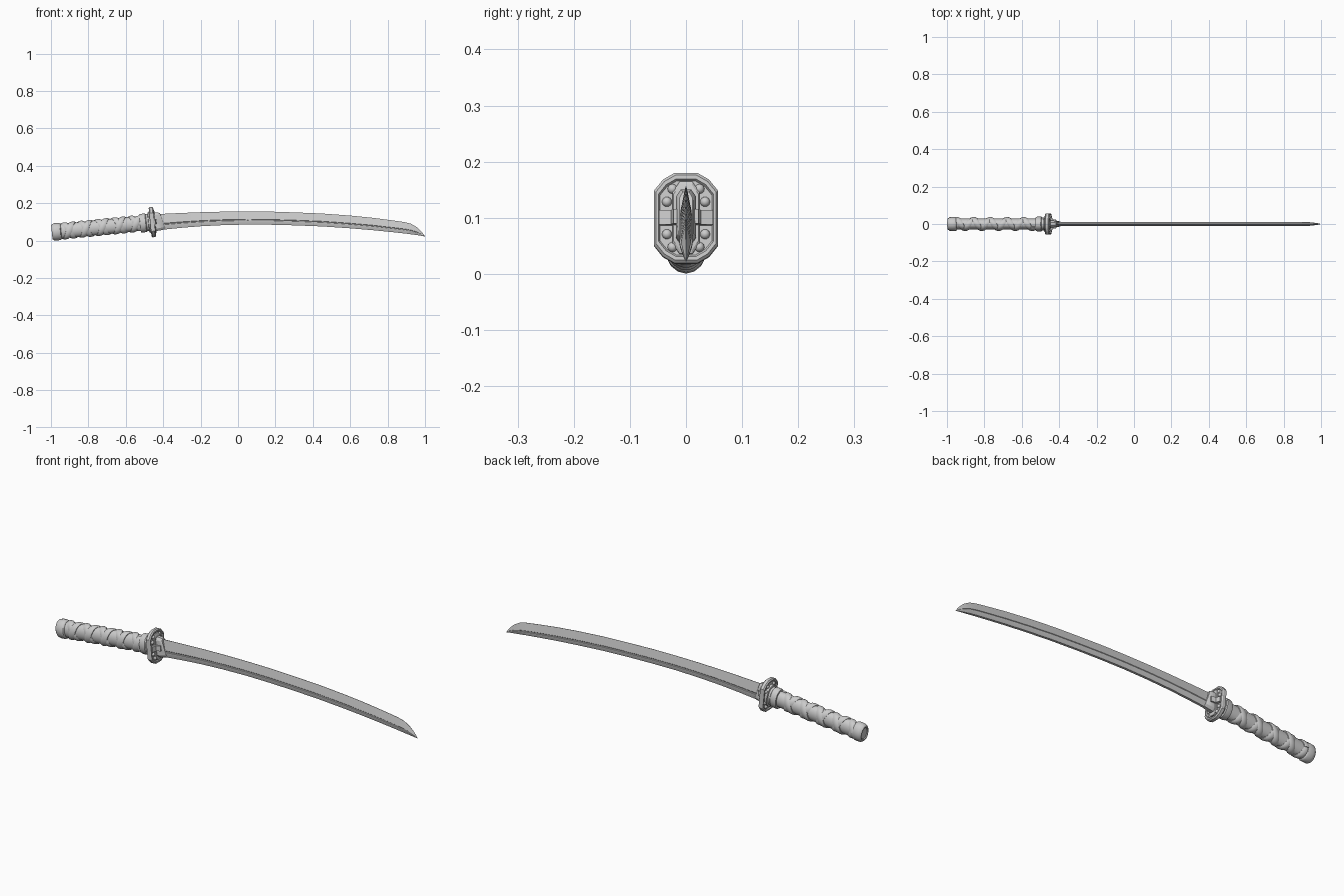
import bpy, bmesh
from math import sin, cos, pi, radians
from mathutils import Matrix

if "Cube" in bpy.data.objects:
    bpy.data.objects.remove(bpy.data.objects["Cube"])

# Tilted frame shared by the handle and guard (local x runs along the grip)
HILT = Matrix.Translation((-0.458, 0, 0.099)) @ Matrix.Rotation(-0.1, 4, 'Y')


def finish(name, bm, matrix=None, angle=30):
    bmesh.ops.recalc_face_normals(bm, faces=bm.faces)
    me = bpy.data.meshes.new(name)
    bm.to_mesh(me)
    bm.free()
    ob = bpy.data.objects.new(name, me)
    bpy.context.collection.objects.link(ob)
    if matrix:
        me.transform(matrix)
    bpy.ops.object.select_all(action='DESELECT')
    ob.select_set(True)
    bpy.context.view_layer.objects.active = ob
    bpy.ops.object.shade_smooth_by_angle(angle=radians(angle))
    return ob


def loft(name, rings, matrix=None, angle=30):
    bm = bmesh.new()
    vs = [[bm.verts.new(p) for p in r] for r in rings]
    n = len(rings[0])
    for a, b in zip(vs, vs[1:]):
        for i in range(n):
            j = (i + 1) % n
            bm.faces.new((a[i], a[j], b[j], b[i]))
    bm.faces.new(vs[0])
    bm.faces.new(vs[-1])
    return finish(name, bm, matrix, angle)


def oval(u, w, h, n=24):
    return [(u, w * cos(2 * pi * i / n), h * sin(2 * pi * i / n)) for i in range(n)]


def mirror4(quarter):
    """Mirror a first-quadrant outline into a full loop."""
    q = list(quarter)
    top = q + [(-y, z) for y, z in reversed(q)]
    return top + [(-y, -z) for y, z in top]


# Blade: x, spine (lower) height, cutting edge (upper) height
stations = [(-.43, .056, .142), (-.3, .069, .148), (-.2, .077, .152), (-.08, .083, .155),
            (.05, .086, .156), (.18, .085, .155), (.3, .082, .151), (.45, .076, .145),
            (.6, .066, .134), (.72, .056, .122), (.82, .046, .109), (.89, .0385, .099),
            (.925, .034, .090), (.955, .030, .073), (.98, .026, .050), (1, .0215, .0235)]
rings = []
for x, lo, hi in stations:
    h = hi - lo
    t = min(1, h / .06)
    half = [(.006, 0), (.0115, .25), (.0115, .31), (.0075, .33), (.0075, .37), (.0095, .40), (.0008, 1)]
    side = [(y * t, lo + f * h) for y, f in half]
    rings.append([(x, y, z) for y, z in side] + [(x, -y, z) for y, z in reversed(side)])
loft('blade', rings, angle=20)

# Guard: twelve-sided plate with raised rim and recessed faces
plate = mirror4([(.057, .049), (.041, .069), (.020, .081)])
steps = [(-.007, .82), (-.012, .86), (-.012, .94), (-.007, 1), (.007, 1), (.012, .94), (.012, .86), (.007, .82)]
loft('guard', [[(u, y * s, z * s) for y, z in plate] for u, s in steps], HILT)

# Guard rivets
bm = bmesh.new()
for su in (-1, 1):
    for sy in (-1, 1):
        for y, z in ((.024, .052), (.034, .029), (.034, -.029), (.024, -.052)):
            bmesh.ops.create_uvsphere(bm, u_segments=12, v_segments=8, radius=.0088,
                                      matrix=Matrix.Translation((su * .007, sy * y, z)))
finish('guard_rivets', bm, HILT, 40)

# Side clamps holding the blade collar
for name, s in (('clamp_left', -1), ('clamp_right', 1)):
    loft(name, [[(u, s * a, -.013), (u, s * b, -.013), (u, s * b, .013), (u, s * a, .013)]
                for u, a, b in ((.004, .016, .049), (.016, .016, .048), (.021, .016, .027), (.042, .01, .022))], HILT)

# Washer and blade collar in front of the guard, the collar cut on a slant
wedge = mirror4([(.021, .040), (.010, .056)])
loft('washer', [[(u, y * s, z * s) for y, z in wedge] for u, s in ((.005, 1.15), (.013, 1.15), (.016, 1.05))], HILT)
sleeve = mirror4([(.018, .036), (.009, .049)])
loft('blade_collar', [[(u - z * k, y * sy, z * sz) for y, z in sleeve]
                      for u, sy, sz, k in ((.008, 1, 1, 0), (.03, 1, 1, 0), (.052, .78, .92, .2), (.055, .66, .87, .2))], HILT)

# Handle collar behind the guard
loft('handle_collar', [oval(u, w, h) for u, w, h in (
    (-.066, .032, .042), (-.066, .037, .048), (-.061, .039, .050), (-.036, .039, .050),
    (-.032, .035, .046), (-.022, .035, .046), (-.020, .042, .054), (-.008, .042, .054))], HILT)

# Grip core
loft('grip_core', [oval(u, .029, .039) for u in (-.50, -.06)], HILT)

# Grip wrap: two opposite spirals crossing on the flat sides
PITCH, N = .09, 28
turns = 4.7
for name, d in (('grip_wrap_a', 1), ('grip_wrap_b', -1)):
    rings = []
    for k in range(int(turns * N) + 1):
        phi = d * 2 * pi * k / N
        u = -.492 + PITCH * k / N
        lift = d * .0015 * cos(phi)
        ring = []
        for du, r in ((-.017, -.003), (-.017, .002), (-.010, .0055), (0, .0068),
                      (.010, .0055), (.017, .002), (.017, -.003)):
            e = r + lift
            ring.append((u + du, (.029 + e) * cos(phi), (.039 + e) * sin(phi)))
        rings.append(ring)
    loft(name, rings, HILT, 40)

# Pommel cap
loft('pommel', [oval(u, w, h, 16) for u, w, h in (
    (-.536, .022, .028), (-.540, .025, .031), (-.540, .029, .037), (-.532, .036, .044), (-.522, .038, .0465),
    (-.500, .038, .0465), (-.494, .036, .044), (-.490, .030, .040))], HILT)
